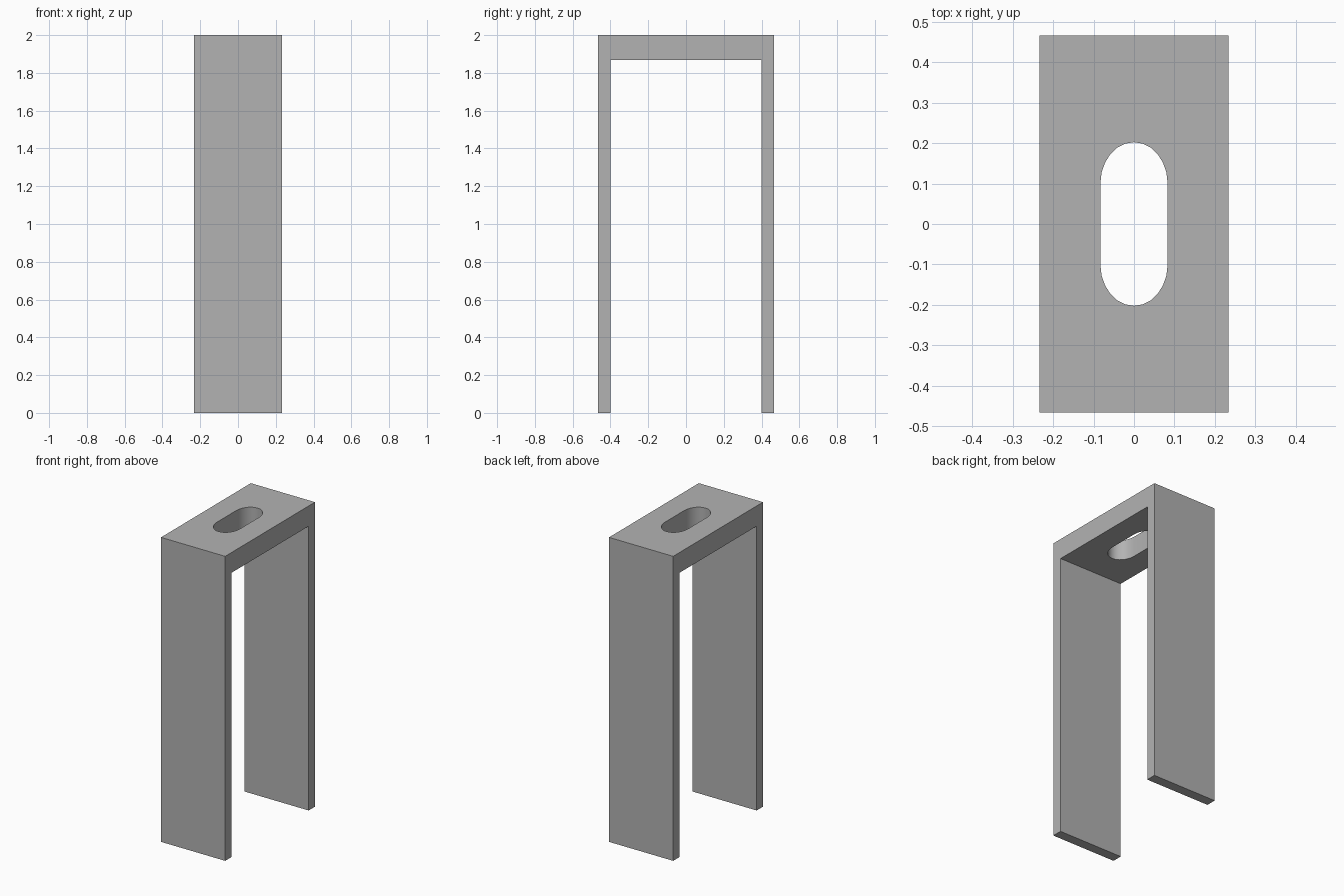
import bpy
import bmesh
from math import cos, sin, pi

cube = bpy.data.objects.get("Cube")
if cube:
    bpy.data.objects.remove(cube, do_unlink=True)

HALF_WIDTH, HALF_DEPTH, HEIGHT = 0.233, 0.466, 2.0
INNER_DEPTH, INNER_TOP = 0.4, 1.867
SLOT_RX, SLOT_RY, SLOT_STRAIGHT = 0.083, 0.102, 0.1
SLOT_STEPS = 12

grey = bpy.data.materials.new("plain grey")
grey.use_nodes = True
colour = (0.448, 0.448, 0.448, 1)
grey.diffuse_color = colour
grey.node_tree.nodes["Principled BSDF"].inputs["Base Color"].default_value = colour


def extrude_profile(name, points, offset):
    """Make a solid by sweeping a closed outline along an offset."""
    bm = bmesh.new()
    face = bm.faces.new([bm.verts.new(p) for p in points])
    swept = bmesh.ops.extrude_face_region(bm, geom=[face])["geom"]
    verts = [v for v in swept if isinstance(v, bmesh.types.BMVert)]
    bmesh.ops.translate(bm, verts=verts, vec=offset)
    bmesh.ops.recalc_face_normals(bm, faces=bm.faces)
    mesh = bpy.data.meshes.new(name)
    bm.to_mesh(mesh)
    bm.free()
    mesh.materials.append(grey)
    obj = bpy.data.objects.new(name, mesh)
    bpy.context.collection.objects.link(obj)
    return obj


# U-shaped bracket: two thin legs under a thicker top plate
half = [(HALF_DEPTH, HEIGHT), (HALF_DEPTH, 0), (INNER_DEPTH, 0), (INNER_DEPTH, INNER_TOP)]
outline = half + [(-y, z) for y, z in reversed(half)]
bracket = extrude_profile("bracket", [(-HALF_WIDTH, y, z) for y, z in outline],
                          (2 * HALF_WIDTH, 0, 0))

# Slot with elliptical ends, cut through the top plate
slot = []
for side in (1, -1):
    for i in range(SLOT_STEPS + 1):
        a = pi * i / SLOT_STEPS
        slot.append((side * SLOT_RX * cos(a),
                     side * (SLOT_STRAIGHT + SLOT_RY * sin(a)), INNER_TOP - 0.1))
cutter = extrude_profile("slot_cutter", slot, (0, 0, 0.4))
cutter.hide_render = True
cutter.hide_viewport = True
cutter.display_type = 'WIRE'

cut = bracket.modifiers.new("slot", 'BOOLEAN')
cut.operation = 'DIFFERENCE'
cut.solver = 'EXACT'
cut.object = cutter

# Smooth only the curved slot wall
bpy.context.view_layer.objects.active = bracket
bracket.select_set(True)
bpy.ops.object.modifier_apply(modifier=cut.name)
bpy.data.objects.remove(cutter, do_unlink=True)
bpy.ops.object.shade_smooth_by_angle(angle=pi / 6)
